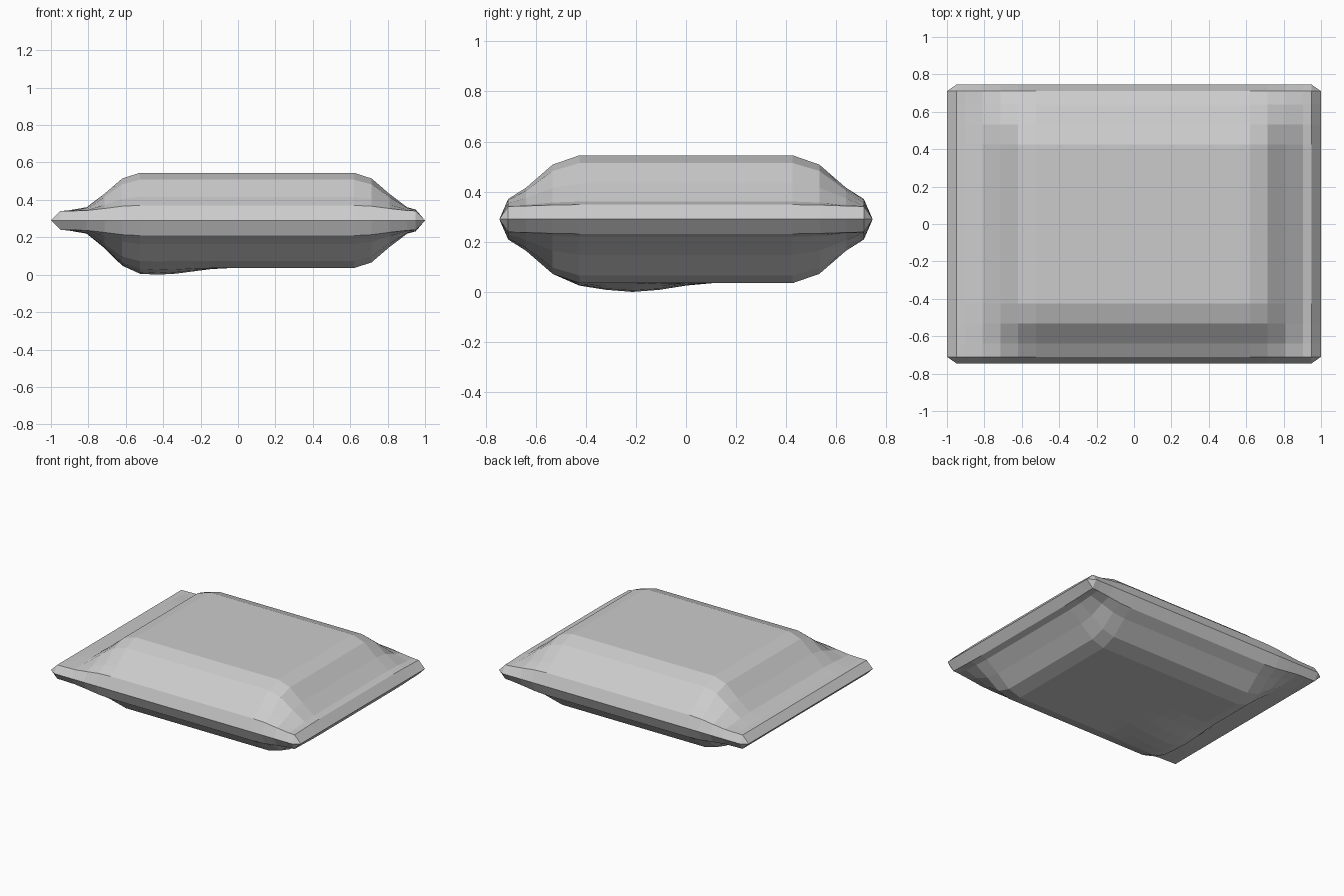
import bpy, bmesh, math

if "Cube" in bpy.data.objects:
    bpy.data.objects.remove(bpy.data.objects["Cube"])

SEAM = 0.29           # height of the seam around the middle
RIM, PUFF = 0.05, 0.205
X_STEP, Y_STEP = 2 / 21, 1.49 / 14

# Grid lines of each cushion panel
xs = [-0.95] + [(i - 9.5) * X_STEP for i in range(20)] + [0.95]
ys = [-0.71] + [(j - 6) * Y_STEP for j in range(13)] + [0.71]

# Stuffing profile across each direction (plateau sits slightly to the right)
fx = [0, 0.02, 0.1, 0.45, 0.85] + [1] * 13 + [0.85, 0.45, 0.1, 0.04]
fy = [0.15, 0.37, 0.82] + [1] * 9 + [0.82, 0.37, 0.15]


def sag(x, y):
    """Soft lump on the underside."""
    d = math.hypot((x + 0.43) / 0.38, (y + 0.213) / 0.33)
    return 0.035 * math.cos(d * math.pi / 2) ** 2 if d < 1 else 0


bm = bmesh.new()
nx, ny = len(xs), len(ys)

# Perimeter of the panels, counter-clockwise, with outward direction per side
sides = [
    ([(i, 0) for i in range(nx)], (0, -1)),
    ([(nx - 1, j) for j in range(ny)], (1, 0)),
    ([(i, ny - 1) for i in reversed(range(nx))], (0, 1)),
    ([(0, j) for j in reversed(range(ny))], (-1, 0)),
]

# Seam vertices: two at every corner
seam = []
for cells, (dx, dy) in sides:
    seam.append([bm.verts.new((xs[i] + dx * 0.05, ys[j] + dy * 0.035, SEAM))
                 for i, j in cells])

# Upper and lower panels joined to the seam by a sloping rim
for sign in (1, -1):
    grid = {}
    for i, x in enumerate(xs):
        for j, y in enumerate(ys):
            h = RIM + PUFF * fx[i] * fy[j]
            if sign < 0:
                h += sag(x, y)
            grid[i, j] = bm.verts.new((x, y, SEAM + sign * h))
    for i in range(nx - 1):
        for j in range(ny - 1):
            bm.faces.new([grid[i, j], grid[i + 1, j],
                          grid[i + 1, j + 1], grid[i, j + 1]])
    for k, (cells, _) in enumerate(sides):
        for n in range(len(cells) - 1):
            bm.faces.new([seam[k][n], seam[k][n + 1],
                          grid[cells[n + 1]], grid[cells[n]]])
        bm.faces.new([seam[k][-1], seam[(k + 1) % 4][0], grid[cells[-1]]])

bmesh.ops.recalc_face_normals(bm, faces=bm.faces[:])
mesh = bpy.data.meshes.new("pillow")
bm.to_mesh(mesh)
bm.free()
pillow = bpy.data.objects.new("pillow", mesh)
bpy.context.collection.objects.link(pillow)
